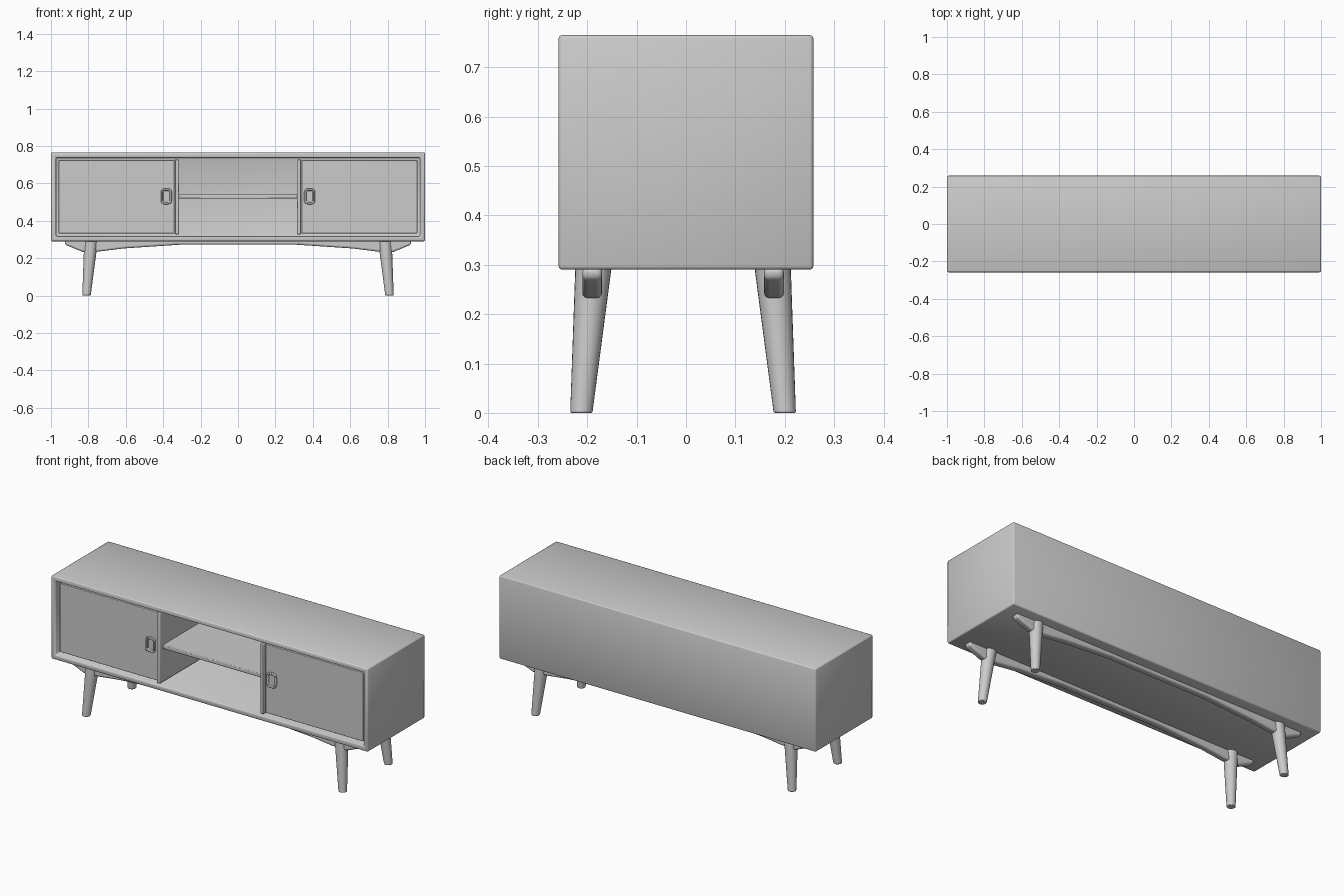
import bpy, bmesh, math
from mathutils import Vector

cube = bpy.data.objects.get("Cube")
if cube:
    bpy.data.objects.remove(cube)

grey = bpy.data.materials.new("plain_grey")
grey.use_nodes = True
COLOUR = (0.6, 0.6, 0.6, 1)
grey.diffuse_color = COLOUR
grey.node_tree.nodes["Principled BSDF"].inputs["Base Color"].default_value = COLOUR


def finish(name, bm, bevel=0, segments=2, angle=35):
    """Turn a bmesh into a shaded object with an optional rounded edge."""
    bmesh.ops.recalc_face_normals(bm, faces=bm.faces)
    mesh = bpy.data.meshes.new(name)
    bm.to_mesh(mesh)
    bm.free()
    mesh.materials.append(grey)
    obj = bpy.data.objects.new(name, mesh)
    bpy.context.collection.objects.link(obj)
    if bevel:
        mod = obj.modifiers.new("rounded_edges", 'BEVEL')
        mod.width, mod.segments, mod.limit_method = bevel, segments, 'ANGLE'
    bpy.ops.object.select_all(action='DESELECT')
    obj.select_set(True)
    bpy.context.view_layer.objects.active = obj
    if angle:
        bpy.ops.object.shade_smooth_by_angle(angle=math.radians(angle))
    else:
        bpy.ops.object.shade_smooth()
    return obj


def box_mesh(x, y, z):
    """Box from (low, high) ranges on each axis."""
    bm = bmesh.new()
    bmesh.ops.create_cube(bm, size=1)
    for v in bm.verts:
        v.co = Vector(r[0] if c < 0 else r[1] for c, r in zip(v.co, (x, y, z)))
    return bm


def prism(outline, y0, y1):
    """Extrude an (x, z) outline along y."""
    bm = bmesh.new()
    face = bm.faces.new([bm.verts.new((x, y0, z)) for x, z in outline])
    out = bmesh.ops.extrude_face_region(bm, geom=[face])["geom"]
    moved = [g for g in out if isinstance(g, bmesh.types.BMVert)]
    bmesh.ops.translate(bm, verts=moved, vec=(0, y1 - y0, 0))
    return bm


def rounded_rect(cx, cz, w, h, r, steps=5):
    points = []
    for k, (sx, sz) in enumerate(((1, 1), (-1, 1), (-1, -1), (1, -1))):
        for i in range(steps):
            a = math.pi / 2 * (k + i / (steps - 1))
            points.append((cx + sx * (w / 2 - r) + r * math.cos(a),
                           cz + sz * (h / 2 - r) + r * math.sin(a)))
    return points


# Cabinet shell: a box hollowed out from the front
bm = box_mesh((-1, 1), (-0.258, 0.258), (0.29, 0.765))
front = min(bm.faces, key=lambda f: f.calc_center_median().y)
bmesh.ops.inset_region(bm, faces=[front], thickness=0.039)
out = bmesh.ops.extrude_face_region(bm, geom=[front])["geom"]
bmesh.ops.translate(bm, verts=[g for g in out if isinstance(g, bmesh.types.BMVert)],
                    vec=(0, 0.48, 0))
bmesh.ops.delete(bm, geom=[front] if front.is_valid else [], context='FACES')
finish("cabinet_shell", bm, 0.007, 2, 0)

# Shelf in the open middle bay
finish("shelf", box_mesh((-0.318, 0.318), (-0.228, 0.224), (0.518, 0.54)), 0.004)

for side, label in ((1, "left"), (-1, "right")):
    def span(a, b):
        return tuple(sorted((side * a, side * b)))

    # Divider, door and door pull
    finish(label + "_divider", box_mesh(span(0.316, 0.337), (-0.252, 0.224), (0.327, 0.728)), 0.004)
    finish(label + "_door", box_mesh(span(0.34, 0.959), (-0.238, -0.215), (0.332, 0.724)), 0.003)
    bm = prism(rounded_rect(side * 0.383, 0.53, 0.058, 0.084, 0.018), -0.236, -0.25)
    face = min(bm.faces, key=lambda f: f.calc_center_median().y)
    bmesh.ops.inset_region(bm, faces=[face], thickness=0.011)
    bmesh.ops.translate(bm, verts=face.verts, vec=(0, 0.0005, 0))
    out = bmesh.ops.extrude_face_region(bm, geom=[face])["geom"]
    bmesh.ops.translate(bm, verts=[g for g in out if isinstance(g, bmesh.types.BMVert)],
                        vec=(0, 0.011, 0))
    if face.is_valid:
        bmesh.ops.delete(bm, geom=[face], context='FACES')
    finish(label + "_door_pull", bm, 0.003)

    # Splayed tapered legs
    for depth, end in ((-1, "front"), (1, "back")):
        bm = bmesh.new()
        bmesh.ops.create_cone(bm, cap_ends=True, segments=24, radius1=0.0225,
                              radius2=0.037, depth=0.3)
        for v in bm.verts:
            low = v.co.z < 0
            v.co += Vector((side * (0.81 if low else 0.785),
                            depth * (0.206 if low else 0.181) - 0.006, 0.15))
        finish(f"{end}_{label}_leg", bm, 0.003)

# Shaped rails running under the cabinet between the legs
half = [(0.925, 0.295), (0.925, 0.272), (0.83, 0.233), (0.74, 0.236), (0.61, 0.252), (0.31, 0.272)]
outline = half + [(-x, z) for x, z in reversed(half)]
for y, end in ((-0.19, "front"), (0.178, "back")):
    finish(end + "_rail", prism(outline, y - 0.02, y + 0.02), 0.01, 3, 50)
